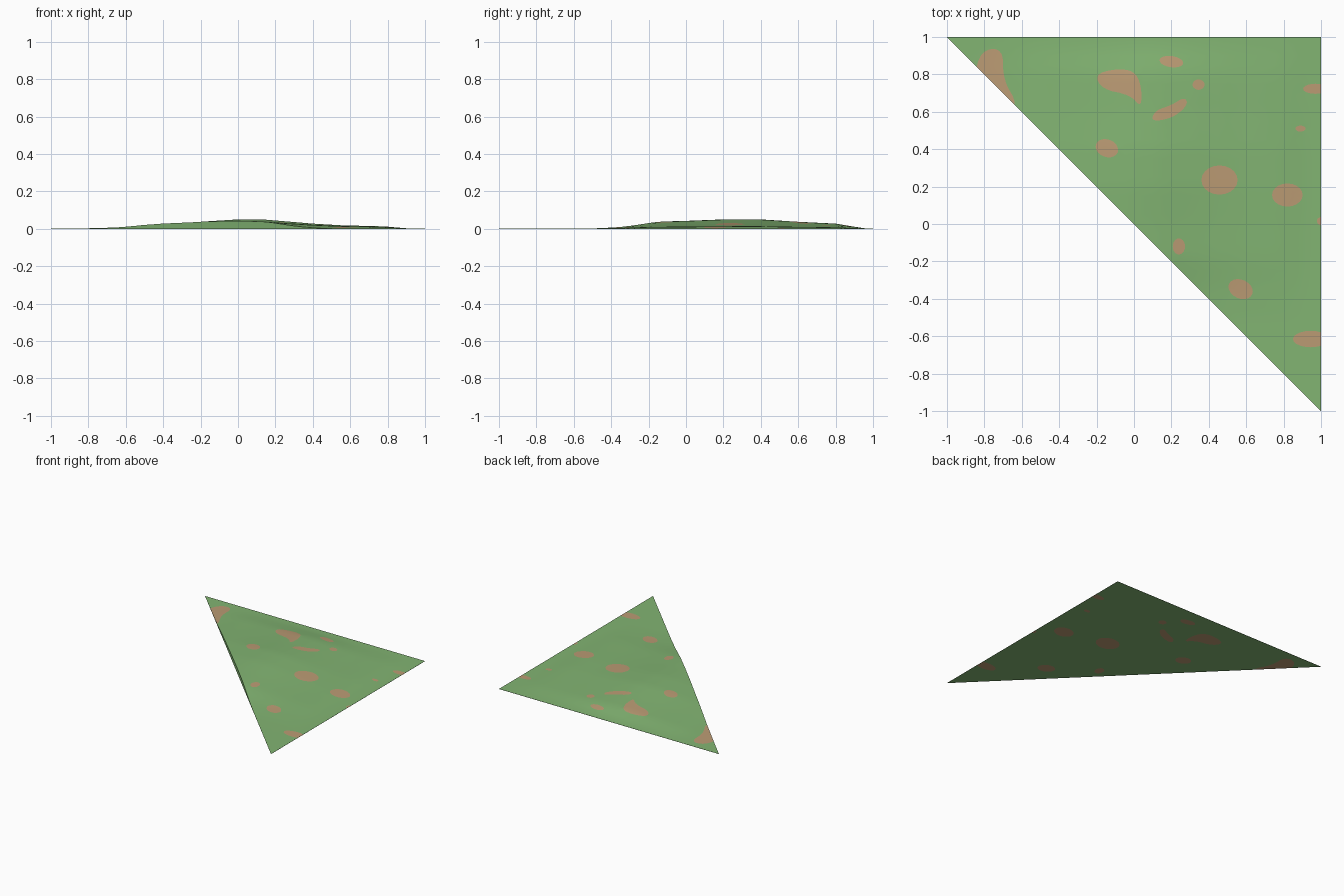
import bpy, bmesh, math
from mathutils import Vector
from mathutils.geometry import delaunay_2d_cdt

if "Cube" in bpy.data.objects:
    bpy.data.objects.remove(bpy.data.objects["Cube"])


def material(name, rgb):
    m = bpy.data.materials.new(name)
    m.diffuse_color = (*rgb, 1)
    m.use_nodes = True
    m.node_tree.nodes["Principled BSDF"].inputs["Base Color"].default_value = m.diffuse_color
    return m


def interp(table, t):
    for (a, za), (b, zb) in zip(table, table[1:]):
        if t <= b:
            k = max(0, (t - a) / (b - a))
            return za + (zb - za) * k
    return table[-1][1]


# mound profile along x (front view) and along y (side view)
PROFILE_X = [(-1, 0), (-.8, .003), (-.65, .009), (-.5, .023), (-.25, .034), (0, .050),
             (.13, .050), (.4, .027), (.55, .018), (.78, .012), (.92, 0), (1, 0)]
PROFILE_Y = [(-1, 0), (-.5, .002), (-.35, .014), (-.18, .037), (0, .042), (.2, .050),
             (.4, .050), (.6, .037), (.8, .027), (.95, .002), (1, 0)]


def height(x, y):
    return .001 + interp(PROFILE_X, x) * interp(PROFILE_Y, y) / .051


def ellipse(cx, cy, rx, ry, tilt=0, n=20):
    c, s = math.cos(math.radians(tilt)), math.sin(math.radians(tilt))
    pts = []
    for i in range(n):
        a = 2 * math.pi * i / n
        u, v = rx * math.cos(a), ry * math.sin(a)
        pts.append(Vector((cx + u * c - v * s, cy + u * s + v * c)))
    return pts


def rounded(pts):
    # corner cutting turns a rough outline into a smooth blob
    pts = [Vector(p) for p in pts]
    for _ in range(2):
        pts = [q for a, b in zip(pts, pts[1:] + pts[:1])
               for q in (a.lerp(b, .25), a.lerp(b, .75))]
    return pts


# bare earth patches
patches = [ellipse(*e) for e in [
    (.20, .868, .064, .03, -8), (.345, .745, .032, .028), (.97, .723, .066, .027),
    (.89, .51, .027, .016), (-.145, .405, .062, .047, -20), (.457, .235, .097, .078),
    (.82, .155, .082, .062), (1.0, .015, .022, .022), (.24, -.12, .033, .043),
    (.57, -.348, .068, .05, -25), (.945, -.615, .095, .044)]]
patches += [rounded(p) for p in [
    [(-.82, .93), (-.70, .94), (-.70, .77), (-.62, .64), (-.70, .58), (-.86, .76)],
    [(-.21, .80), (-.17, .72), (-.02, .69), (.04, .62), (.04, .74), (0, .82), (-.10, .83)],
    [(.09, .56), (.12, .61), (.20, .635), (.27, .68), (.29, .64), (.22, .575), (.13, .55)]]]

# flat triangulation: grid points, triangle outline and patch outlines
points = [Vector((-1, 1)), Vector((1, -1)), Vector((1, 1))]
edges = [(0, 1), (1, 2), (2, 0)]
for i in range(41):
    for j in range(40 - i, 41):
        points.append(Vector((-1 + i * .05, -1 + j * .05)))
for p in patches:
    base, n = len(points), len(p)
    points += p
    edges += [(base + i, base + (i + 1) % n) for i in range(n)]
verts, _, faces, *_ = delaunay_2d_cdt(points, edges, [], 0, 1e-5)


def inside(p, poly):
    hit = False
    for a, b in zip(poly, poly[1:] + poly[:1]):
        if (a.y > p.y) != (b.y > p.y) and p.x < a.x + (p.y - a.y) * (b.x - a.x) / (b.y - a.y):
            hit = not hit
    return hit


# flat base, coloured by patch
bm = bmesh.new()
bv = [bm.verts.new((v.x, v.y, 0)) for v in verts]
for f in faces:
    c = sum((verts[i] for i in f), Vector((0, 0))) / len(f)
    if c.x + c.y > 1e-5 and c.x < 1 and c.y < 1:
        face = bm.faces.new([bv[i] for i in f])
        face.material_index = int(any(inside(c, p) for p in patches))
bmesh.ops.delete(bm, geom=[v for v in bm.verts if not v.link_faces], context='VERTS')

# raise a copy into the mound, with side walls
ret = bmesh.ops.extrude_face_region(bm, geom=list(bm.faces), use_keep_orig=True)
for v in ret['geom']:
    if isinstance(v, bmesh.types.BMVert):
        v.co.z = height(v.co.x, v.co.y)
bmesh.ops.recalc_face_normals(bm, faces=bm.faces)
for f in bm.faces:
    if abs(f.normal.z) < .3:
        f.material_index = 0

mesh = bpy.data.meshes.new("grass_corner")
bm.to_mesh(mesh)
bm.free()
mesh.materials.append(material("grass green", (.225, .46, .17)))
mesh.materials.append(material("bare earth", (.50, .33, .175)))
obj = bpy.data.objects.new("grass_corner", mesh)
bpy.context.collection.objects.link(obj)
bpy.context.view_layer.objects.active = obj
obj.select_set(True)
bpy.ops.object.shade_smooth_by_angle(angle=math.radians(30))
